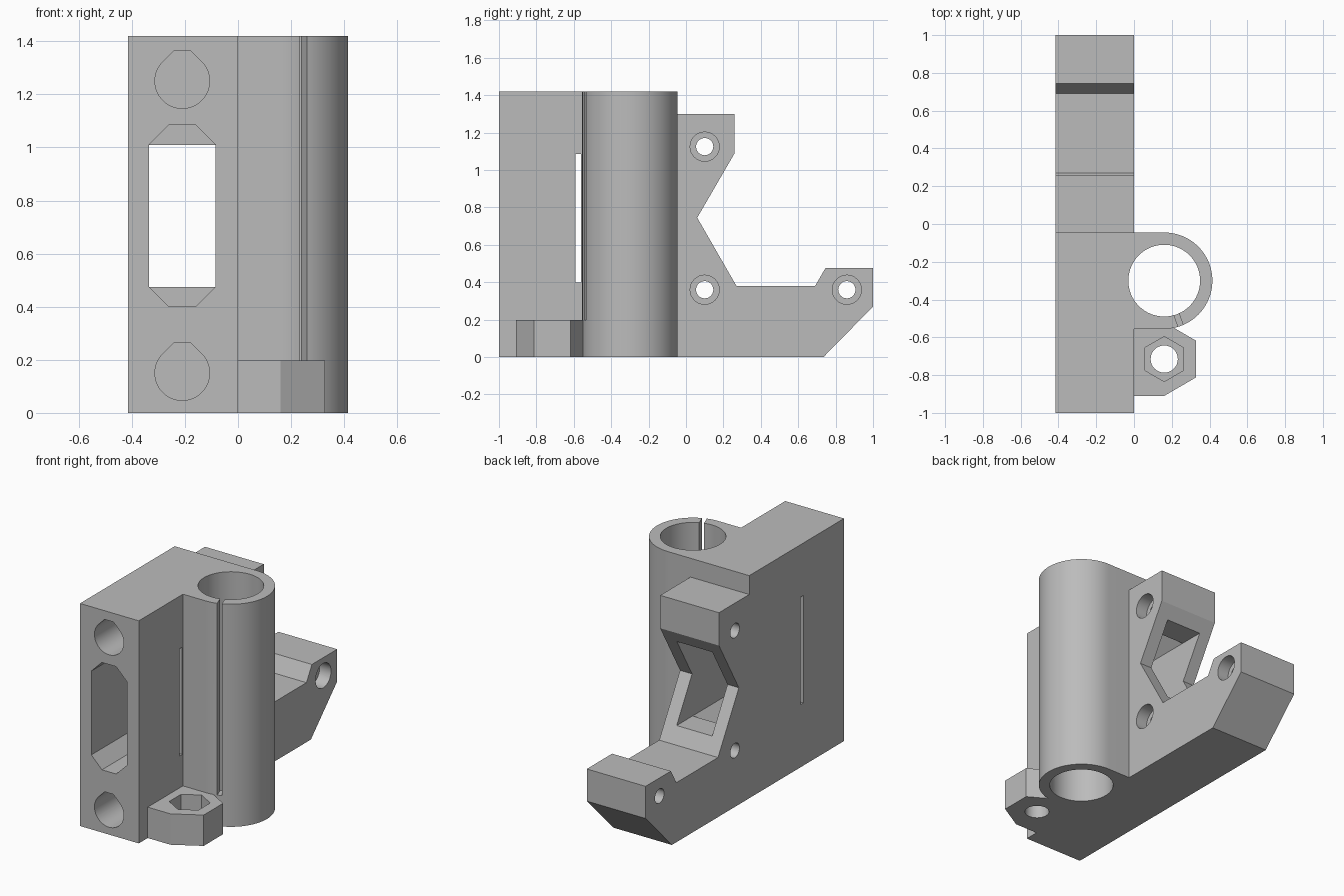
import bpy, bmesh
from math import cos, sin, pi, radians

cube = bpy.data.objects.get("Cube")
if cube:
    bpy.data.objects.remove(cube, do_unlink=True)

grey = bpy.data.materials.new("plain grey")
grey.use_nodes = True
COLOUR = (0.5, 0.5, 0.5, 1)
grey.diffuse_color = COLOUR
grey.node_tree.nodes["Principled BSDF"].inputs["Base Color"].default_value = COLOUR

PLACE = {"x": lambda u, v, w: (w, u, v),
         "y": lambda u, v, w: (u, w, v),
         "z": lambda u, v, w: (u, v, w)}


def prism(name, points, axis, start, end):
    """Extrude a flat outline along an axis."""
    bm = bmesh.new()
    place = PLACE[axis]
    low = [bm.verts.new(place(u, v, start)) for u, v in points]
    high = [bm.verts.new(place(u, v, end)) for u, v in points]
    bm.faces.new(low)
    bm.faces.new(high)
    n = len(points)
    for i in range(n):
        j = (i + 1) % n
        bm.faces.new((low[i], low[j], high[j], high[i]))
    bmesh.ops.recalc_face_normals(bm, faces=bm.faces)
    mesh = bpy.data.meshes.new(name)
    bm.to_mesh(mesh)
    bm.free()
    mesh.materials.append(grey)
    obj = bpy.data.objects.new(name, mesh)
    bpy.context.collection.objects.link(obj)
    return obj


def arc(cu, cv, r, a0=0, a1=360, steps=64):
    """Points on an arc; a full turn leaves out the repeated end."""
    count = steps if a1 - a0 == 360 else steps + 1
    angles = [radians(a0 + (a1 - a0) * i / steps) for i in range(count)]
    return [(cu + r * cos(a), cv + r * sin(a)) for a in angles]


def rect(u0, v0, u1, v1):
    return [(u0, v0), (u1, v0), (u1, v1), (u0, v1)]


def combine(target, other, operation):
    mod = target.modifiers.new(operation.title(), "BOOLEAN")
    mod.operation = operation
    mod.solver = "EXACT"
    mod.object = other
    other.hide_render = True
    bpy.ops.object.select_all(action="DESELECT")
    target.select_set(True)
    bpy.context.view_layer.objects.active = target
    bpy.ops.object.modifier_apply(modifier=mod.name)
    bpy.data.objects.remove(other, do_unlink=True)


LEFT, TOP = -0.415, 1.42
BX, BY, BR = 0.16, -0.3, 0.255       # bearing tower centre and radius
NX, NY = 0.16, -0.715                # nut holder centre
SX = -0.21                           # centre of rods and belt slot

# Side plate with the notched rear arm
bracket = prism("bracket_body", [
    (-1, 0), (0.735, 0), (1, 0.27), (1, 0.475), (0.745, 0.475), (0.69, 0.38),
    (0.27, 0.38), (0.06, 0.745), (0.26, 1.09), (0.26, 1.3), (-0.045, 1.3),
    (-0.045, TOP), (-1, TOP)], "x", LEFT, 0)

# Round bearing tower, flat where it joins the plate
tower = prism("bearing_tower", [(-0.1, BY + BR), (-0.1, BY - BR)]
              + arc(BX, BY, BR, -90, 90, 48), "z", 0, TOP)
combine(bracket, tower, "UNION")

# Nut holder at the foot
holder = prism("nut_holder", [
    (-0.05, -0.91), (NX, -0.91), (0.327, -0.813), (0.327, -0.617),
    (NX, -0.52), (-0.05, -0.52)], "z", 0, 0.197)
combine(bracket, holder, "UNION")

# Bearing bore and the slit in its wall
cutters = [prism("bore", arc(BX, BY, 0.19), "z", -0.1, 1.6)]
a, half = radians(-70), 0.014
slit = [(BX + d * cos(a) - s * half * sin(a), BY + d * sin(a) + s * half * cos(a))
        for d, s in ((0.15, -1), (0.3, -1), (0.3, 1), (0.15, 1))]
cutters.append(prism("wall_slit", slit, "z", 0.197, 1.6))

# Nut pocket and screw hole
cutters.append(prism("nut_pocket", arc(NX, NY, 0.119, 30, 390, 6), "z", 0.08, 0.4))
cutters.append(prism("nut_screw_hole", arc(NX, NY, 0.072, steps=32), "z", -0.1, 0.3))

# Blind rod sockets with a flattened peak
for z in (0.15, 1.25):
    r, peak = 0.103, 0.115
    flat = r * 2 ** 0.5 - peak
    outline = arc(SX, z, r, 135, 405, 48) + [(SX + flat, z + peak), (SX - flat, z + peak)]
    cutters.append(prism("rod_socket", outline, "y", -1.2, -0.09))

# Belt slot: chamfered in front, rectangular behind
w, c, z0, z1 = 0.125, 0.075, 0.4, 1.085
cutters.append(prism("belt_slot", [
    (SX - w + c, z0), (SX + w - c, z0), (SX + w, z0 + c), (SX + w, z1 - c),
    (SX + w - c, z1), (SX - w + c, z1), (SX - w, z1 - c), (SX - w, z0 + c)],
    "y", -1.2, 0.055))
cutters.append(prism("belt_slot_rear", rect(SX - w, z0 + c, SX + w, z1 - c), "y", 0, 0.5))

# Thin relief slit across the plate
cutters.append(prism("relief_slit", rect(-0.59, z0, -0.562, z1), "x", -0.6, 0.1))

# Counterbored bolt holes
for y, z in ((0.1, 1.125), (0.1, 0.36), (0.86, 0.36)):
    cutters.append(prism("bolt_hole", arc(y, z, 0.046, steps=32), "x", -0.6, 0.1))
    cutters.append(prism("bolt_recess", arc(y, z, 0.078, steps=32), "x", -0.08, 0.1))

for cutter in cutters:
    combine(bracket, cutter, "DIFFERENCE")

bpy.ops.object.select_all(action="DESELECT")
bracket.select_set(True)
bpy.context.view_layer.objects.active = bracket
bpy.ops.object.shade_smooth_by_angle(angle=radians(25))
